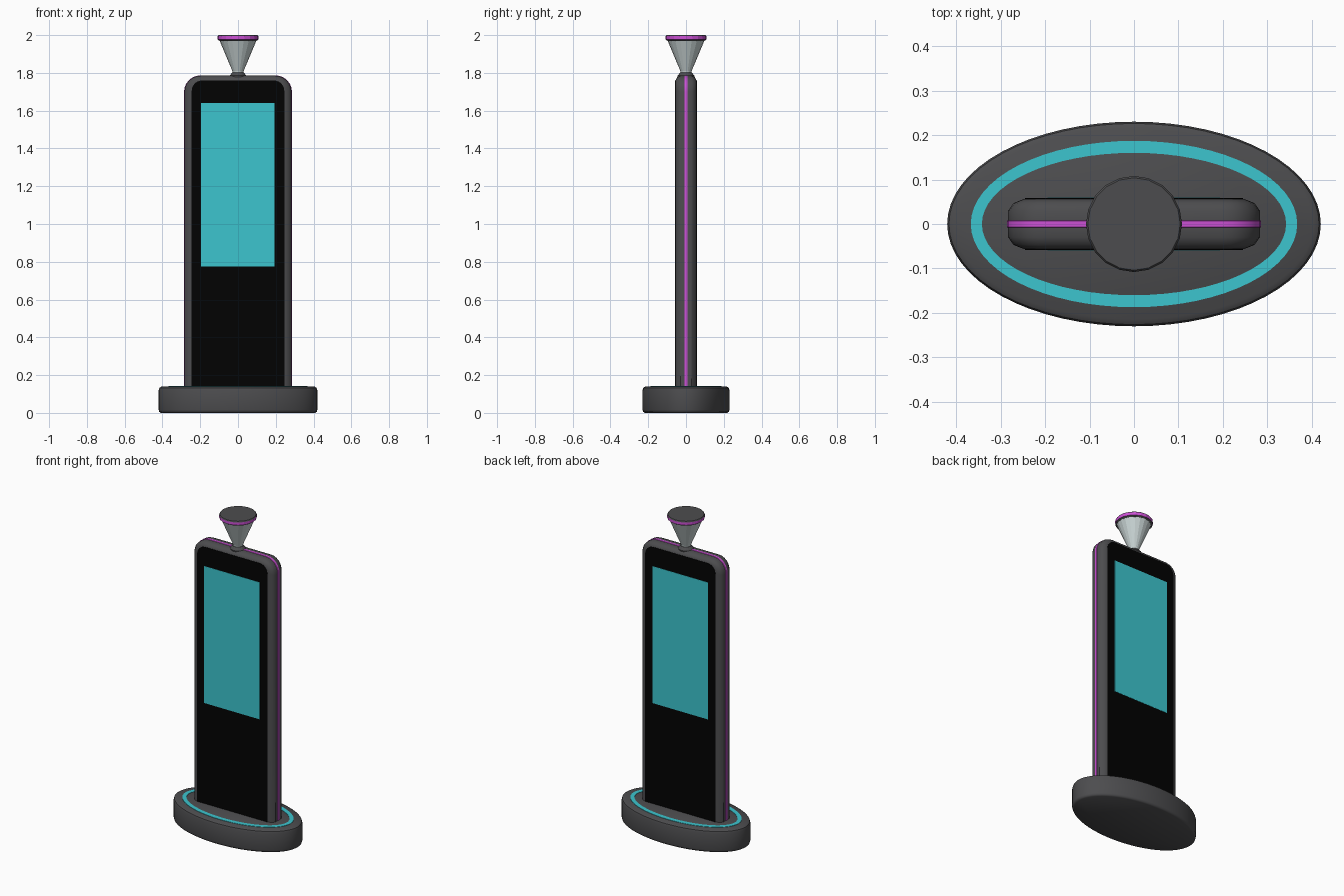
import bpy, bmesh, math

if "Cube" in bpy.data.objects:
    bpy.data.objects.remove(bpy.data.objects["Cube"])


def material(name, r, g, b):
    m = bpy.data.materials.new(name)
    m.diffuse_color = (r, g, b, 1)
    m.use_nodes = True
    m.node_tree.nodes["Principled BSDF"].inputs["Base Color"].default_value = m.diffuse_color
    return m


GREY = material("dark grey", 0.073, 0.073, 0.077)
BLACK = material("black", 0.0006, 0.0006, 0.0006)
TEAL = material("teal", 0.045, 0.56, 0.62)
PURPLE = material("purple", 0.60, 0.08, 0.66)
SILVER = material("light grey", 0.60, 0.68, 0.68)


def loft(name, loops, mats, bands=None, closed=False, smooth=None):
    """Skin matching loops of points; bands gives a material per span."""
    bm = bmesh.new()
    rings = [[bm.verts.new(p) for p in loop] for loop in loops]
    n = len(rings[0])
    spans = len(rings) if closed else len(rings) - 1
    for k in range(spans):
        a, b = rings[k], rings[(k + 1) % len(rings)]
        for i in range(n):
            j = (i + 1) % n
            f = bm.faces.new((a[i], a[j], b[j], b[i]))
            f.material_index = bands[k] if bands else 0
    if not closed:
        bm.faces.new(rings[0][::-1])
        bm.faces.new(rings[-1])
    bmesh.ops.recalc_face_normals(bm, faces=bm.faces[:])
    me = bpy.data.meshes.new(name)
    bm.to_mesh(me)
    bm.free()
    for m in mats:
        me.materials.append(m)
    ob = bpy.data.objects.new(name, me)
    bpy.context.collection.objects.link(ob)
    if smooth:
        bpy.ops.object.select_all(action='DESELECT')
        ob.select_set(True)
        bpy.context.view_layer.objects.active = ob
        bpy.ops.object.shade_smooth_by_angle(angle=math.radians(smooth))
    return ob


def ellipse(a, b, z, n=64):
    return [(a * math.cos(2 * math.pi * i / n),
             b * math.sin(2 * math.pi * i / n), z) for i in range(n)]


def arch(half, top, radius, y, bottom=0.13, steps=6):
    """Upright outline with square feet and rounded top corners."""
    pts = [(-half, y, bottom), (half, y, bottom)]
    for side, start in ((1, 0), (-1, 90)):
        for i in range(steps + 1):
            t = math.radians(start + 90 * i / steps)
            pts.append((side * (half - radius) + radius * math.cos(t), y,
                        top - radius + radius * math.sin(t)))
    return pts


def box(name, x0, x1, y0, y1, z0, z1, mat):
    loops = [[(x0, y, z0), (x1, y, z0), (x1, y, z1), (x0, y, z1)] for y in (y0, y1)]
    return loft(name, loops, [mat])


# Oval base with softened edges
base_profile = [(0.012, 0.0), (0.003, 0.006), (0, 0.016), (0, 0.12),
                (0.004, 0.133), (0.016, 0.14)]
loft("base", [ellipse(0.42 - d, 0.23 - d, z) for d, z in base_profile],
     [GREY], smooth=40)

# Light ring set in the top of the base
ring = [(0.367, 0.187, 0.136), (0.367, 0.187, 0.142),
        (0.342, 0.160, 0.142), (0.342, 0.160, 0.136)]
loft("base_light_ring", [ellipse(*r) for r in ring], [TEAL], closed=True, smooth=40)

# Tower body: chamfered rim with a slightly raised line around its edge
sections = [(-0.056, 0.035), (-0.047, 0.012), (-0.03, 0), (-0.008, 0), (-0.007, -0.003),
            (0.007, -0.003), (0.008, 0), (0.03, 0), (0.047, 0.012), (0.056, 0.035)]
loft("tower_body",
     [arch(0.283 - d, 1.785 - 0.7 * d, 0.085 - d, y) for y, d in sections],
     [GREY, PURPLE], bands=[0, 0, 0, 1, 1, 1, 0, 0, 0], smooth=35)

# Black glass and lit screen on both faces
for side, s in (("front", -1), ("back", 1)):
    loft(side + "_glass",
         [arch(0.245, 1.76, 0.055, s * y) for y in (0.054, 0.058)], [BLACK])
    box(side + "_screen", -0.195, 0.193, s * 0.057, s * 0.0595, 0.775, 1.64, TEAL)

# Neck and faceted flared beacon on top
loft("beacon_neck", [ellipse(r, r, z, 20) for r, z in
                     ((0.045, 1.765), (0.045, 1.785), (0.03, 1.802))], [GREY])
loft("beacon_cone", [ellipse(r, r, z, 20) for r, z in
                     ((0.026, 1.79), (0.03, 1.81), (0.098, 1.972))], [SILVER])
loft("beacon_cap", [ellipse(r, r, z, 20) for r, z in
                    ((0.098, 1.970), (0.107, 1.976), (0.108, 1.980),
                     (0.108, 1.994), (0.104, 2.0))],
     [GREY, PURPLE], bands=[0, 1, 1, 0])
